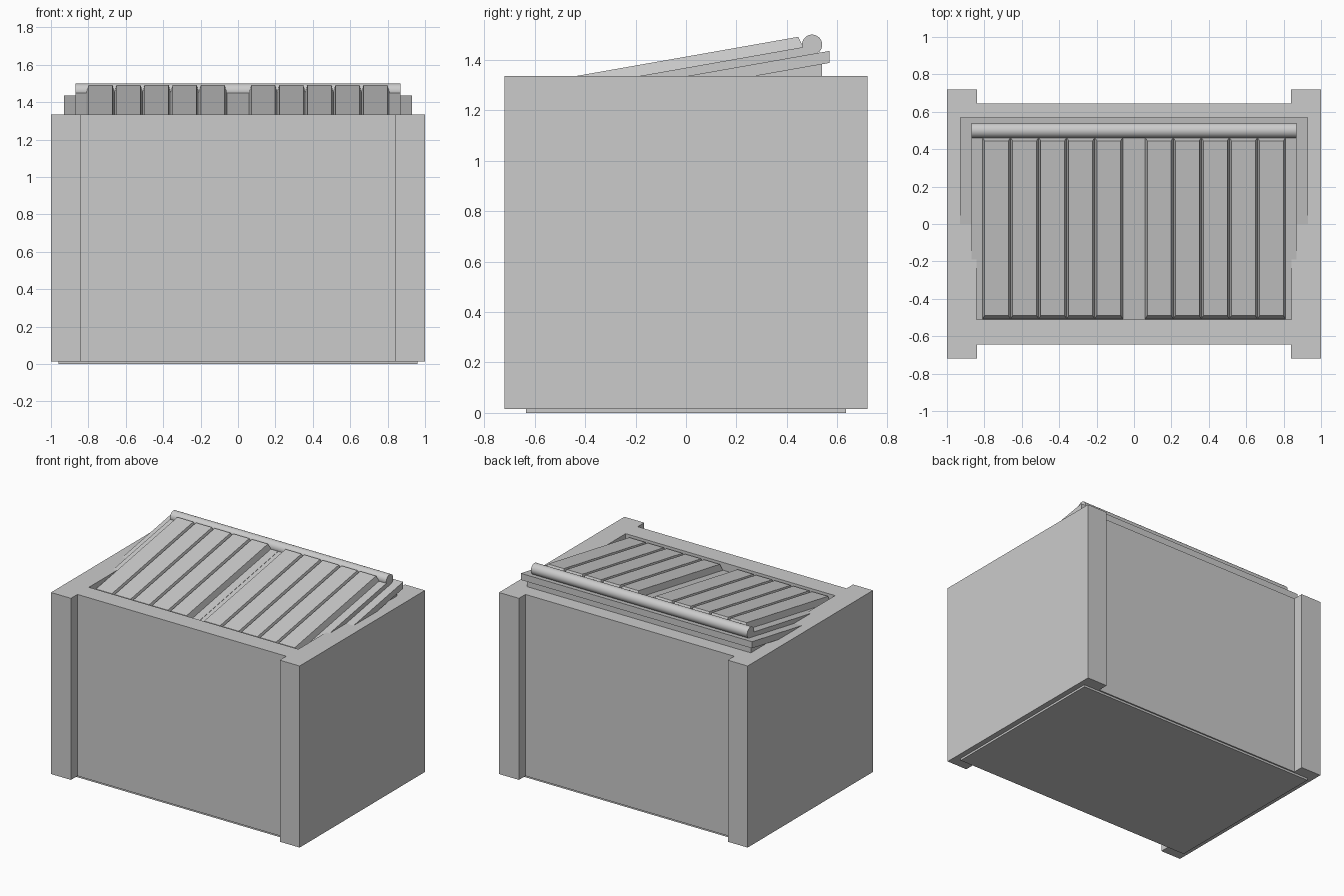
import bpy, bmesh, math
from mathutils import Matrix

if "Cube" in bpy.data.objects:
    bpy.data.objects.remove(bpy.data.objects["Cube"])

S = math.tan(math.radians(10))   # slope of the lid
TOP = 1.335                      # top of the crate body


def make(name, bm):
    bmesh.ops.recalc_face_normals(bm, faces=bm.faces)
    me = bpy.data.meshes.new(name)
    bm.to_mesh(me)
    bm.free()
    ob = bpy.data.objects.new(name, me)
    bpy.context.collection.objects.link(ob)
    return ob


def loft(name, a, b):
    """Solid between two matching closed loops of 3D points."""
    bm = bmesh.new()
    va = [bm.verts.new(p) for p in a]
    vb = [bm.verts.new(p) for p in b]
    bm.faces.new(va)
    bm.faces.new(vb)
    n = len(va)
    for i in range(n):
        j = (i + 1) % n
        bm.faces.new((va[i], va[j], vb[j], vb[i]))
    return make(name, bm)


def prism_z(name, outline, z0, z1):
    return loft(name, [(x, y, z0) for x, y in outline], [(x, y, z1) for x, y in outline])


def prism_x(name, outline, x0, x1):
    return loft(name, [(x0, y, z) for y, z in outline], [(x1, y, z) for y, z in outline])


def rect(x, y):
    return [(-x, -y), (x, -y), (x, y), (-x, y)]


def lid_z(y, offset):
    """Height of a sloped layer that crosses the crate top at y = -offset."""
    return TOP + S * (y + offset)


def layer(name, y0, y1, top, bottom, x0, x1):
    return prism_x(name, [(y0, lid_z(y0, bottom)), (y1, lid_z(y1, bottom)),
                          (y1, lid_z(y1, top)), (y0, lid_z(y0, top))], x0, x1)


# crate body: thick side walls project past the front and back panels
quarter = [(1, .72), (.84, .72), (.84, .645)]
outline = quarter + [(-x, y) for x, y in reversed(quarter)]
outline += [(-x, -y) for x, y in quarter] + [(x, -y) for x, y in reversed(quarter)]
body = prism_z("crate_body", outline, .015, TOP)

# hollow inside
cutter = prism_z("opening_cutter", rect(.842, .51), .12, 1.6)
cutter.hide_render = True
mod = body.modifiers.new("opening", 'BOOLEAN')
mod.operation = 'DIFFERENCE'
mod.solver = 'EXACT'
mod.object = cutter
bpy.context.view_layer.objects.active = body
body.select_set(True)
bpy.ops.object.modifier_apply(modifier="opening")
bpy.data.objects.remove(cutter)

# base plate
prism_z("base_plate", rect(.96, .635), 0, .02)

# sloped lid: wide lower board, riser below its back edge, two upper panels
layer("lid_board", -.55, .57, 0, -.27, -.93, .93)
prism_x("lid_riser", [(.27, TOP - .03), (.54, TOP - .03), (.54, lid_z(.54, -.26)),
                      (.27, lid_z(.27, -.26))], -.9, .9)
for side, name in ((-1, "left"), (1, "right")):
    layer(f"lid_panel_{name}", -.55, .5, .19, 0, side * .001, side * .87)

    # five chamfered slats on each panel
    for i in range(5):
        c = side * (.135 + .15 * i)

        def ring(w, y0, y1, off):
            return [(c - w, y0, lid_z(y0, off)), (c + w, y0, lid_z(y0, off)),
                    (c + w, y1, lid_z(y1, off)), (c - w, y1, lid_z(y1, off))]
        loft(f"slat_{name}_{i + 1}", ring(.076, -.508, .465, .185),
             ring(.064, -.49, .445, .44))

# round bar along the raised edge
bm = bmesh.new()
bmesh.ops.create_cone(bm, cap_ends=True, segments=32, radius1=.04, radius2=.04, depth=1.74,
                      matrix=Matrix.Translation((0, .5, 1.46)) @ Matrix.Rotation(math.pi / 2, 4, 'Y'))
bar = make("hinge_bar", bm)
bpy.ops.object.select_all(action='DESELECT')
bar.select_set(True)
bpy.context.view_layer.objects.active = bar
bpy.ops.object.shade_smooth_by_angle()
